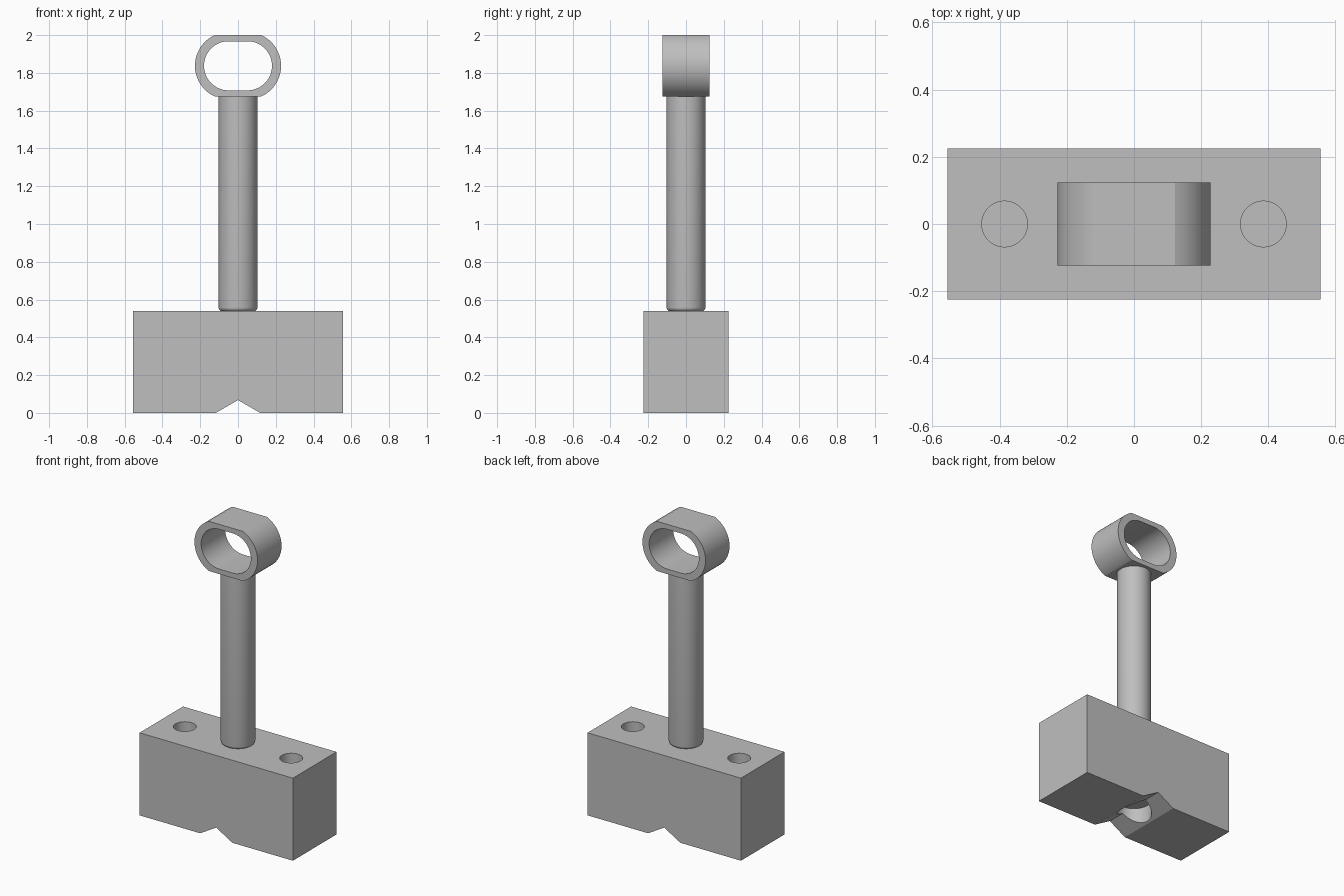
import bpy, bmesh, math
from mathutils import Vector

default = bpy.data.objects.get("Cube")
if default:
    bpy.data.objects.remove(default, do_unlink=True)

grey = bpy.data.materials.new("plain grey")
grey.use_nodes = True
colour = (0.52, 0.52, 0.52, 1)
grey.diffuse_color = colour
grey.node_tree.nodes["Principled BSDF"].inputs["Base Color"].default_value = colour


def make_object(name, bm):
    bmesh.ops.recalc_face_normals(bm, faces=bm.faces)
    mesh = bpy.data.meshes.new(name)
    bm.to_mesh(mesh)
    bm.free()
    mesh.materials.append(grey)
    obj = bpy.data.objects.new(name, mesh)
    bpy.context.collection.objects.link(obj)
    return obj


def extrude_profile(name, points, half_depth):
    """Closed x-z outline extruded evenly along y."""
    bm = bmesh.new()
    face = bm.faces.new([bm.verts.new((x, -half_depth, z)) for x, z in points])
    result = bmesh.ops.extrude_face_region(bm, geom=[face])
    verts = [v for v in result["geom"] if isinstance(v, bmesh.types.BMVert)]
    bmesh.ops.translate(bm, verts=verts, vec=(0, 2 * half_depth, 0))
    return make_object(name, bm)


def cylinder(name, x, radius, bottom, top):
    bm = bmesh.new()
    bmesh.ops.create_cone(bm, cap_ends=True, segments=64, radius1=radius,
                          radius2=radius, depth=top - bottom)
    bmesh.ops.translate(bm, verts=bm.verts, vec=(x, 0, (top + bottom) / 2))
    return make_object(name, bm)


def cut(target, cutter):
    cutter.hide_render = True
    mod = target.modifiers.new("cut", "BOOLEAN")
    mod.object, mod.operation, mod.solver = cutter, "DIFFERENCE", "EXACT"
    activate(target)
    bpy.ops.object.modifier_apply(modifier=mod.name)
    bpy.data.objects.remove(cutter, do_unlink=True)


def activate(obj):
    bpy.ops.object.select_all(action="DESELECT")
    obj.select_set(True)
    bpy.context.view_layer.objects.active = obj


def smooth(obj):
    activate(obj)
    bpy.ops.object.shade_smooth_by_angle(angle=math.radians(20))


def flattened_oval(offset, radius, half_height, mid_z, steps=32):
    """Two round ends joined by flats that trim the arcs."""
    limit = math.asin(min(1, half_height / radius))
    points = []
    for side in (1, -1):
        for i in range(steps + 1):
            a = -limit + 2 * limit * i / steps
            points.append((side * (offset + radius * math.cos(a)),
                           mid_z + side * radius * math.sin(a)))
    return points


# Base block with a V notch underneath
base = extrude_profile("base_block", [
    (-0.555, 0), (-0.117, 0), (0, 0.068), (0.117, 0),
    (0.555, 0), (0.555, 0.54), (-0.555, 0.54)], 0.225)

# Blind holes on top and a shallow bore in the notch
for side in (-1, 1):
    cut(base, cylinder("hole_cutter", side * 0.385, 0.068, 0.2, 0.6))
cut(base, cylinder("bore_cutter", 0, 0.105, -0.1, 0.115))
smooth(base)

# Shaft with a rounded foot
shaft = cylinder("shaft", 0, 0.103, 0.538, 1.685)
bm = bmesh.new()
bm.from_mesh(shaft.data)
rim = [e for e in bm.edges if all(v.co.z < 0.6 for v in e.verts)]
bmesh.ops.bevel(bm, geom=rim, offset=0.02, segments=5, profile=0.5, affect="EDGES")
bm.to_mesh(shaft.data)
bm.free()
smooth(shaft)

# Eye ring on top of the shaft
ring = extrude_profile("eye_ring", flattened_oval(0.05, 0.178, 0.1625, 1.8375), 0.124)
cut(ring, extrude_profile("eye_cutter", flattened_oval(0.05, 0.13, 0.13, 1.8375), 0.3))
smooth(ring)
